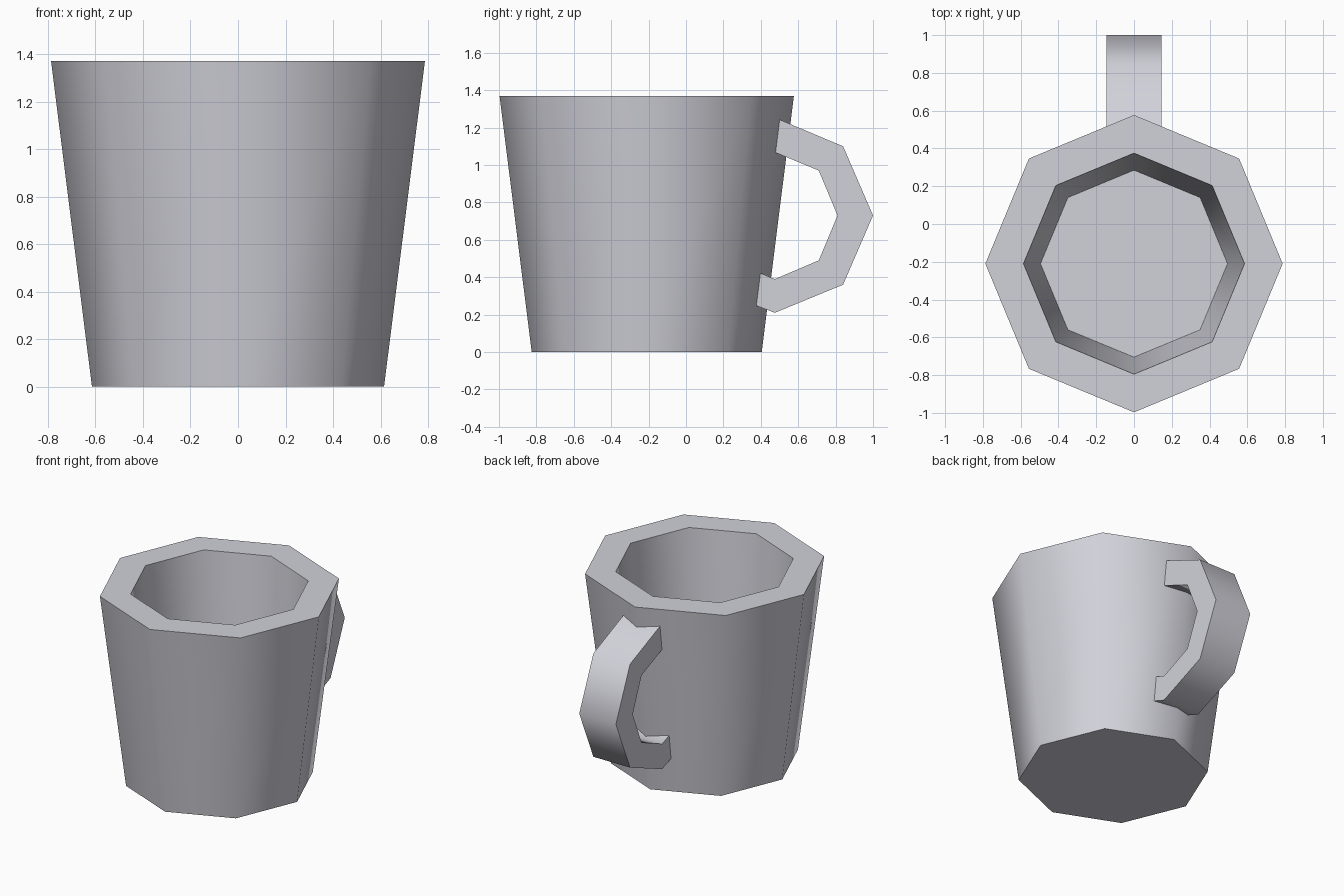
import bpy
import bmesh
import math

default = bpy.data.objects.get("Cube")
if default:
    bpy.data.objects.remove(default, do_unlink=True)

SIDES = 8
BODY_Y = -0.21
HANDLE_HALF = 0.145

grey = bpy.data.materials.new("pale grey ceramic")
colour = (0.64, 0.64, 0.70, 1.0)
grey.use_nodes = True
grey.diffuse_color = colour
bsdf = next(n for n in grey.node_tree.nodes if n.type == 'BSDF_PRINCIPLED')
bsdf.inputs["Base Color"].default_value = colour


def finish(name, bm):
    """Turn a bmesh into a smooth-shaded object with crisp rims."""
    bmesh.ops.recalc_face_normals(bm, faces=bm.faces)
    mesh = bpy.data.meshes.new(name)
    bm.to_mesh(mesh)
    bm.free()
    mesh.materials.append(grey)
    obj = bpy.data.objects.new(name, mesh)
    bpy.context.collection.objects.link(obj)
    bpy.ops.object.select_all(action='DESELECT')
    obj.select_set(True)
    bpy.context.view_layer.objects.active = obj
    bpy.ops.object.shade_smooth_by_angle(angle=math.radians(60))
    return obj


def bridge(bm, a, b):
    """Join two closed loops of vertices with quads."""
    n = len(a)
    for i in range(n):
        j = (i + 1) % n
        bm.faces.new((a[i], a[j], b[j], b[i]))


# Cup: octagonal rings from the base, over the rim and down to the inner floor
bm = bmesh.new()
rings = []
for radius, z in ((0.615, 0), (0.787, 1.37), (0.585, 1.37), (0.495, 0.2)):
    angles = [math.tau * i / SIDES for i in range(SIDES)]
    rings.append([bm.verts.new((radius * math.cos(a),
                                BODY_Y + radius * math.sin(a), z)) for a in angles])
for lower, upper in zip(rings, rings[1:]):
    bridge(bm, lower, upper)
bm.faces.new(rings[0])
bm.faces.new(rings[-1])
finish("cup_body", bm)

# Handle: rectangular sections (outer y, z, inner y, z) along a faceted arc
bm = bmesh.new()
sections = []
for oy, oz, iy, iz in ((0.495, 1.245, 0.47, 1.07),
                       (0.84, 1.10, 0.71, 0.97),
                       (1.0, 0.73, 0.81, 0.73),
                       (0.84, 0.36, 0.71, 0.49),
                       (0.475, 0.21, 0.475, 0.39),
                       (0.37, 0.25, 0.39, 0.425)):
    w = HANDLE_HALF
    corners = ((-w, oy, oz), (w, oy, oz), (w, iy, iz), (-w, iy, iz))
    sections.append([bm.verts.new(c) for c in corners])
for first, second in zip(sections, sections[1:]):
    bridge(bm, first, second)
bm.faces.new(sections[0])
bm.faces.new(sections[-1])
finish("handle", bm)
